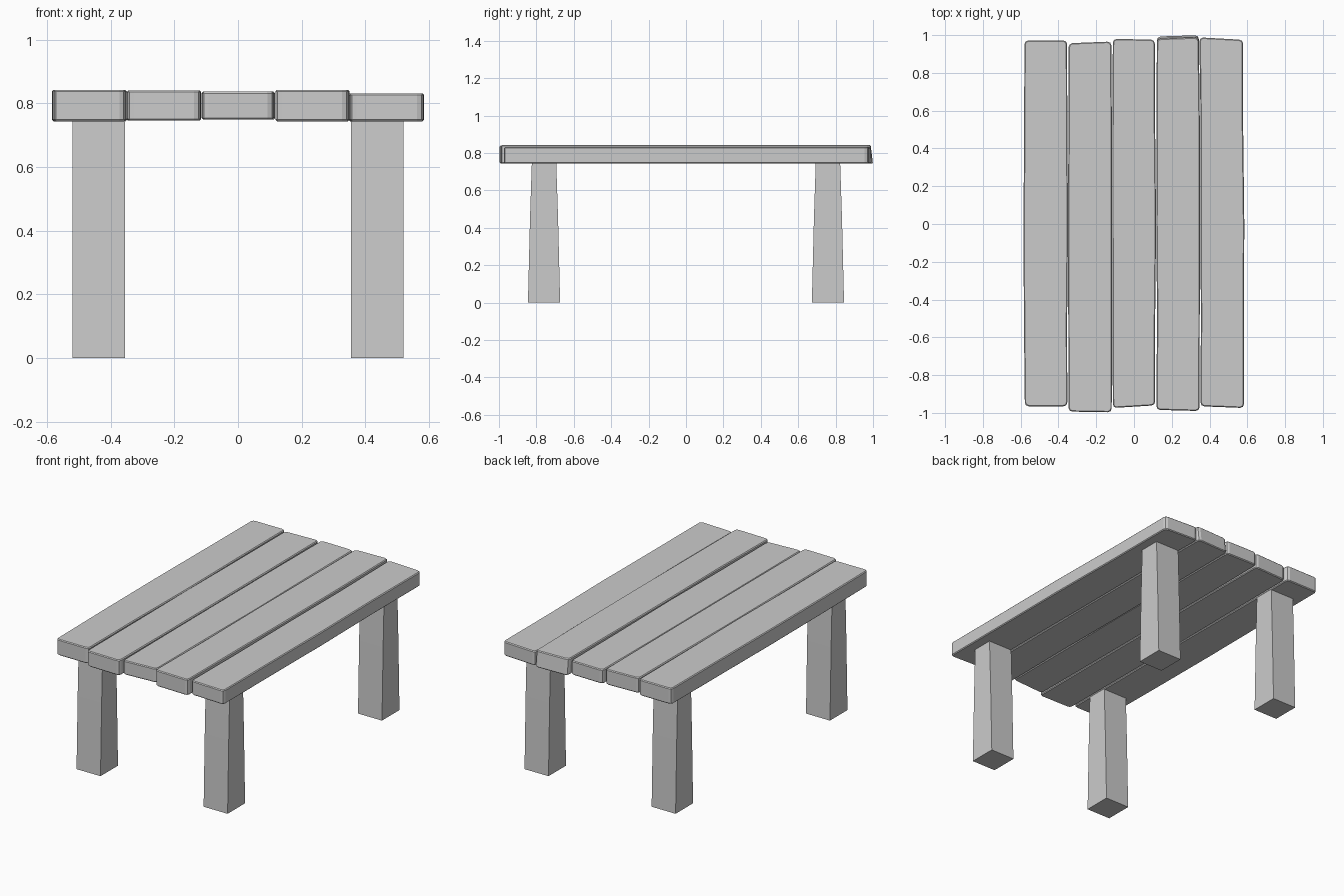
import bpy, bmesh

if "Cube" in bpy.data.objects:
    bpy.data.objects.remove(bpy.data.objects["Cube"])


def make_object(name, rings):
    """Skin a list of four-cornered rings into a closed solid."""
    bm = bmesh.new()
    loops = [[bm.verts.new(p) for p in ring] for ring in rings]
    for a, b in zip(loops, loops[1:]):
        for i in range(4):
            j = (i + 1) % 4
            bm.faces.new((a[i], a[j], b[j], b[i]))
    bm.faces.new(loops[0])
    bm.faces.new(loops[-1])
    bmesh.ops.recalc_face_normals(bm, faces=bm.faces)
    mesh = bpy.data.meshes.new(name)
    obj = bpy.data.objects.new(name, mesh)
    bpy.context.collection.objects.link(obj)
    return bm, obj


def plank(name, left, right, front, back, z0, z1, lean=0.0):
    """Rough plank: wavy side edges, skewed ends, rounded corners."""
    mids = (-0.5, 0.0, 0.5)
    ys = [front] + [(y, y) for y in mids] + [back]
    rings = []
    for k, (xl, xr, (yl, yr)) in enumerate(zip(left, right, ys)):
        d = lean if k == 4 else 0.0
        rings.append([(xl, yl, z0), (xr, yr, z0),
                      (xr, yr - d, z1), (xl, yl - d, z1)])
    bm, obj = make_object(name, rings)
    # round the upright corners, then soften the rims
    upright = [e for e in bm.edges
               if abs(e.verts[0].co.z - e.verts[1].co.z) > 0.05
               and abs(e.verts[0].co.y) > 0.8]
    bmesh.ops.bevel(bm, geom=upright, offset=0.02, segments=2, profile=0.5,
                    affect='EDGES')
    rims = [e for e in bm.edges if len(e.link_faces) == 2
            and abs(e.verts[0].co.z - e.verts[1].co.z) < 0.03
            and e.calc_face_angle() > 0.8]
    bmesh.ops.bevel(bm, geom=rims, offset=0.005, segments=1, profile=0.5,
                    affect='EDGES')
    bm.to_mesh(obj.data)
    bm.free()


# table top: five uneven planks, side edges listed front to back
plank("plank_1", (-.578, -.583, -.585, -.582, -.58),
      (-.353, -.354, -.349, -.353, -.354),
      (-.965, -.965), (.972, .972), .743, .842)
plank("plank_2", (-.347, -.348, -.350, -.347, -.346),
      (-.118, -.116, -.116, -.117, -.120),
      (-.993, -.997), (.957, .966), .745, .840)
plank("plank_3", (-.112, -.114, -.115, -.115, -.112),
      (.112, .112, .117, .112, .110),
      (-.974, -.960), (.980, .976), .749, .836)
plank("plank_4", (.118, .122, .118, .119, .121),
      (.347, .348, .350, .349, .343),
      (-.984, -.990), (.993, 1.0), .743, .842, 0.012)
plank("plank_5", (.352, .354, .352, .353, .346),
      (.582, .582, .584, .578, .578),
      (-.965, -.974), (.988, .975), .743, .831)

# legs: constant width, tapering upward when seen from the side
profile = ((0, -.845, -.673), (.45, -.834, -.684), (.755, -.824, -.694))
for sx, side in ((-1, "left"), (1, "right")):
    for sy, end in ((1, "front"), (-1, "back")):
        rings = [[(sx * .52, sy * a, z), (sx * .355, sy * a, z),
                  (sx * .355, sy * b, z), (sx * .52, sy * b, z)]
                 for z, a, b in profile]
        bm, obj = make_object(f"{end}_{side}_leg", rings)
        bm.to_mesh(obj.data)
        bm.free()
